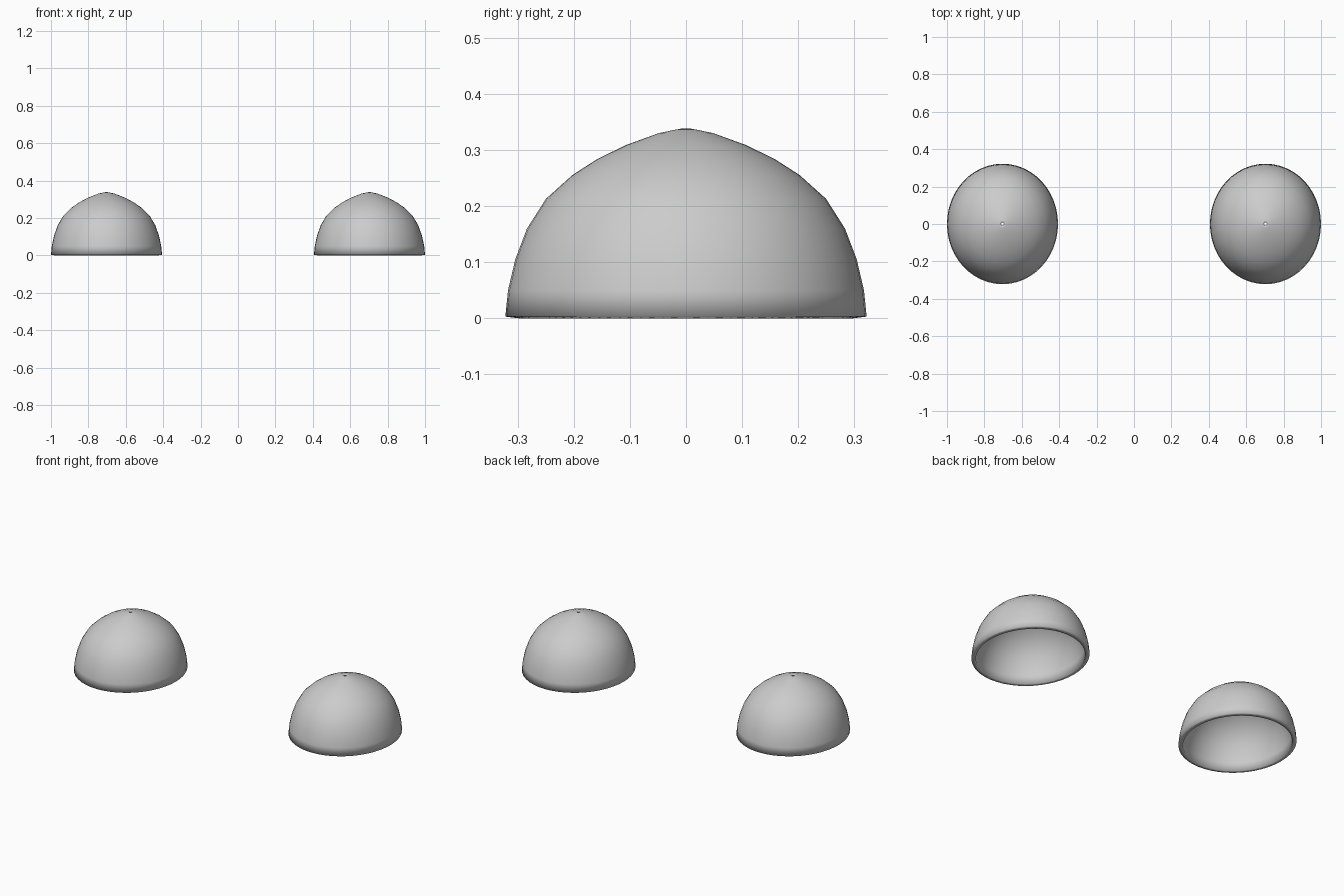
import bpy, bmesh, math

if "Cube" in bpy.data.objects:
    bpy.data.objects.remove(bpy.data.objects["Cube"])

RX, RY = 0.297, 0.322   # dome half-widths
SEGMENTS = 48

# Closed shell profile: (radius fraction of the rim, height)
OUTER = [(1.0, 0.003), (0.985, 0.05), (0.945, 0.105), (0.88, 0.16),
         (0.775, 0.213), (0.63, 0.255), (0.49, 0.284), (0.33, 0.309),
         (0.15, 0.330), (0.06, 0.336), (0.025, 0.338)]
INNER = [(0.025, 0.316), (0.14, 0.309), (0.31, 0.289), (0.46, 0.264),
         (0.59, 0.237), (0.72, 0.198), (0.815, 0.150), (0.875, 0.10),
         (0.912, 0.048), (0.925, 0.0)]


def make_dome(name, x):
    bm = bmesh.new()
    profile = OUTER + INNER
    rings = []
    for i in range(SEGMENTS):
        a = 2 * math.pi * i / SEGMENTS
        rings.append([bm.verts.new((RX * r * math.cos(a), RY * r * math.sin(a), z))
                      for r, z in profile])
    n = len(profile)
    for i in range(SEGMENTS):
        p, q = rings[i], rings[(i + 1) % SEGMENTS]
        for j in range(n):
            k = (j + 1) % n
            bm.faces.new((p[j], q[j], q[k], p[k]))
    bmesh.ops.recalc_face_normals(bm, faces=bm.faces)
    for f in bm.faces:
        f.smooth = True
    mesh = bpy.data.meshes.new(name)
    bm.to_mesh(mesh)
    bm.free()
    ob = bpy.data.objects.new(name, mesh)
    ob.location.x = x
    bpy.context.collection.objects.link(ob)
    return ob


# Two hollow domes with a tiny vent hole at the top
make_dome("left_dome", -0.703)
make_dome("right_dome", 0.703)
